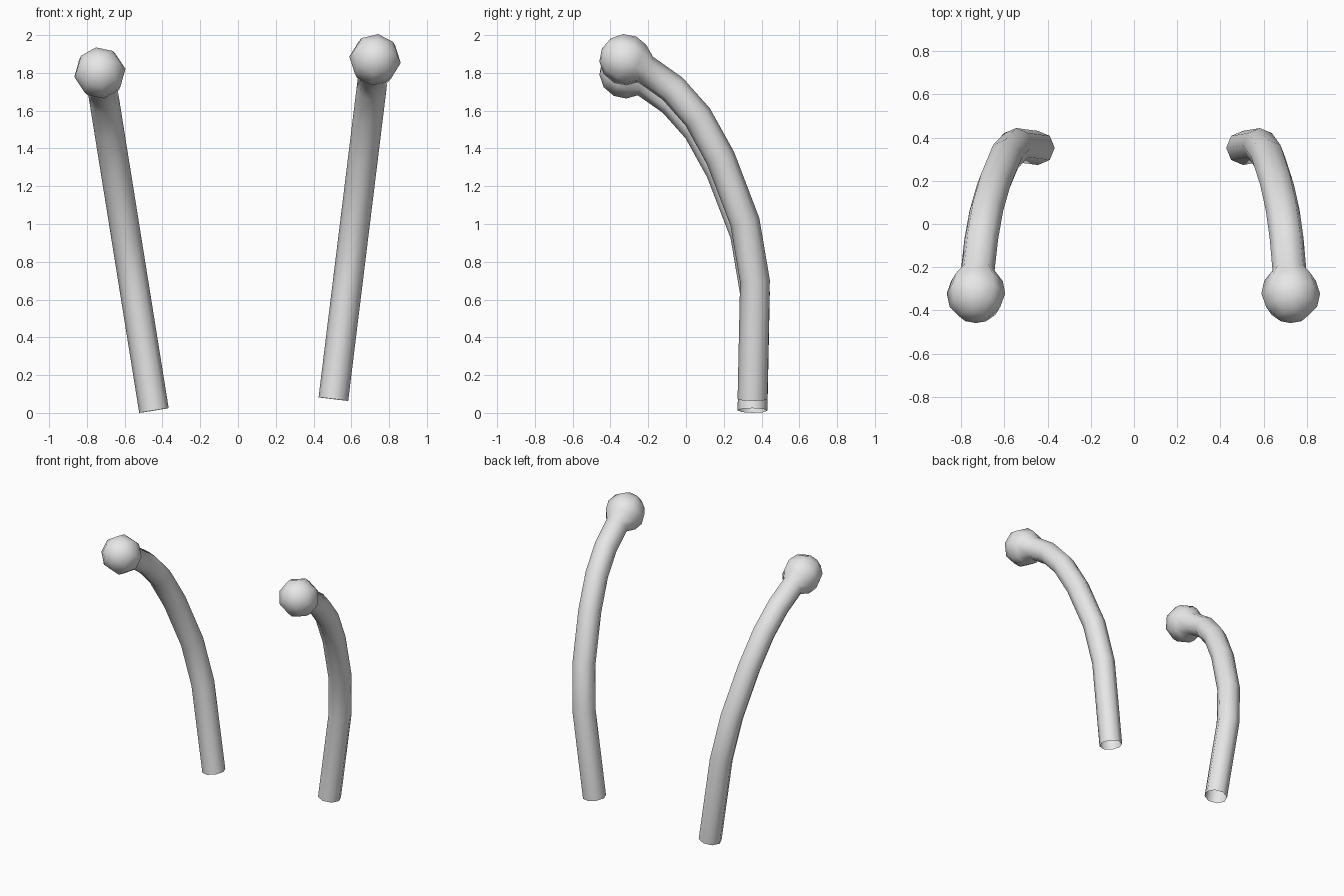
import bpy, bmesh, math
from mathutils import Vector

old = bpy.data.objects.get("Cube")
if old:
    bpy.data.objects.remove(old, do_unlink=True)

# Single grey material
GREY = (0.8, 0.8, 0.8, 1.0)
grey = bpy.data.materials.new("plain_grey")
grey.use_nodes = True
grey.diffuse_color = GREY
grey.node_tree.nodes["Principled BSDF"].inputs["Base Color"].default_value = GREY

SIDES = 8
STALK_R = 0.079
BALL_R = 0.137
SIDE = Vector((1, 0, 0))

# Stalk centre line (y, z), bending forward, and the ball centre at its tip
stalk = [Vector((0, y, z)) for y, z in (
    (0.352, 0), (0.365, 0.63), (0.312, 0.945), (0.183, 1.285),
    (0.062, 1.505), (-0.07, 1.655), (-0.215, 1.758))]
ball = Vector((0, -0.322, 1.81))
axis = (ball - stalk[-1]).normalized()


def ring(bm, centre, tangent, radius):
    """One octagon around the centre line."""
    up = tangent.cross(SIDE).normalized()
    angles = [math.tau * i / SIDES for i in range(SIDES)]
    return [bm.verts.new(centre + radius * (SIDE * math.cos(a) + up * math.sin(a)))
            for a in angles]


def antenna_mesh():
    bm = bmesh.new()
    rings = []
    # Stalk, open at the bottom
    for i, point in enumerate(stalk):
        before = (point - stalk[i - 1]).normalized() if i else Vector((0, 0, 1))
        after = (stalk[i + 1] - point).normalized() if i < len(stalk) - 1 else axis
        rings.append(ring(bm, point, (before + after).normalized(), STALK_R))
    # Ball, swelling out of the end of the stalk
    for degrees in (62, 90, 120, 150):
        a = math.radians(degrees)
        rings.append(ring(bm, ball - axis * BALL_R * math.cos(a), axis,
                          BALL_R * math.sin(a)))
    for low, high in zip(rings, rings[1:]):
        for i in range(SIDES):
            j = (i + 1) % SIDES
            bm.faces.new((low[i], low[j], high[j], high[i]))
    tip = bm.verts.new(ball + axis * BALL_R)
    for i in range(SIDES):
        bm.faces.new((rings[-1][i], rings[-1][(i + 1) % SIDES], tip))
    bmesh.ops.recalc_face_normals(bm, faces=bm.faces)
    for face in bm.faces:
        face.smooth = True
    mesh = bpy.data.meshes.new("antenna")
    bm.to_mesh(mesh)
    bm.free()
    mesh.materials.append(grey)
    return mesh


# The pair leans outward, the right one a little lower and further
for name, x, z, lean in (("left_antenna", 0.505, 0.073, 7.0),
                         ("right_antenna", -0.445, 0.0125, -9.1)):
    obj = bpy.data.objects.new(name, antenna_mesh())
    obj.location = (x, 0, z)
    obj.rotation_euler = (0, math.radians(lean), 0)
    bpy.context.collection.objects.link(obj)
